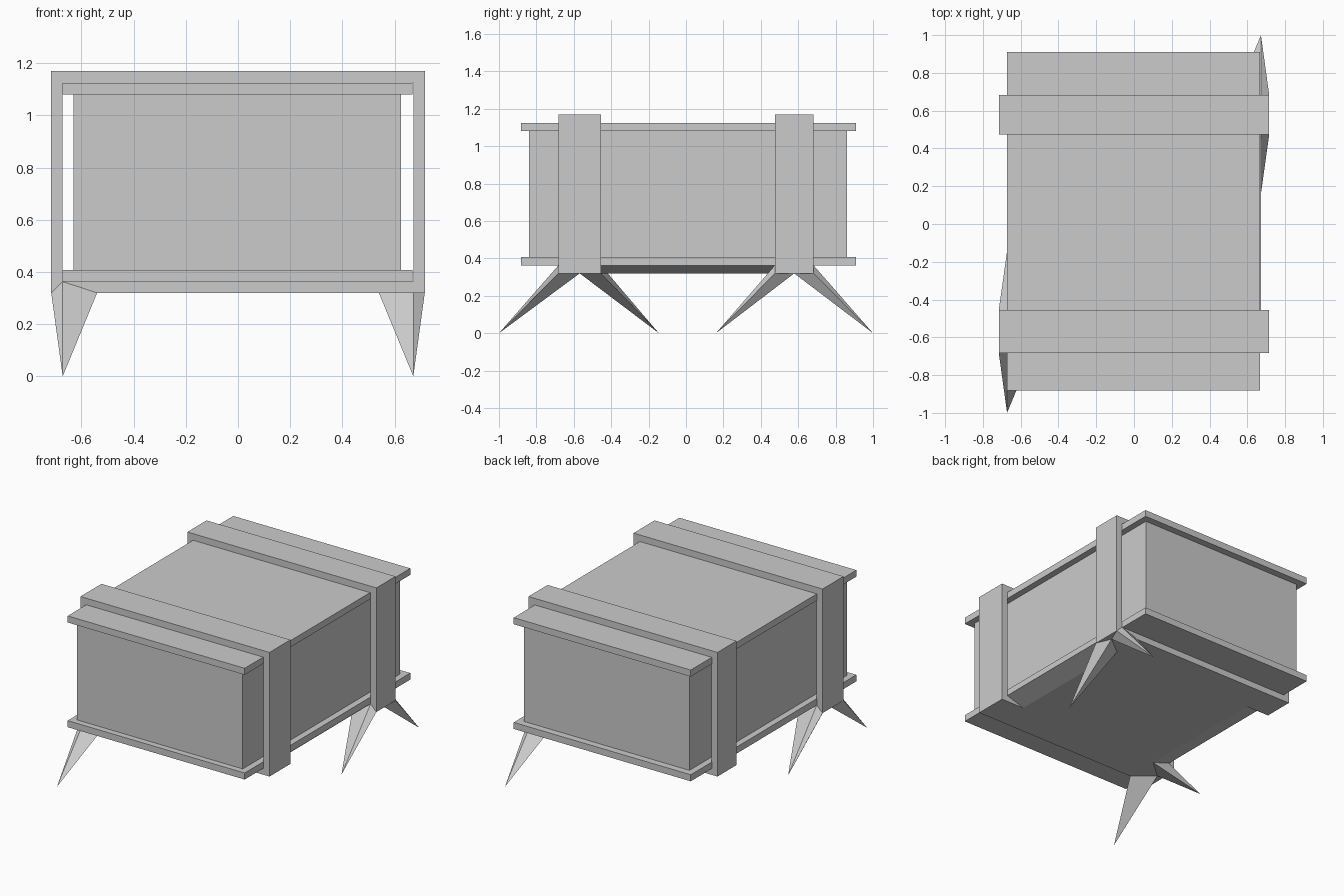
import bpy, bmesh
from mathutils import Vector

if "Cube" in bpy.data.objects:
    bpy.data.objects.remove(bpy.data.objects["Cube"])


def make_object(name, bm):
    bmesh.ops.recalc_face_normals(bm, faces=bm.faces)
    mesh = bpy.data.meshes.new(name)
    bm.to_mesh(mesh)
    bm.free()
    obj = bpy.data.objects.new(name, mesh)
    bpy.context.collection.objects.link(obj)
    return obj


def box(name, x0, x1, y0, y1, z0, z1):
    bm = bmesh.new()
    bmesh.ops.create_cube(bm, size=1)
    for v in bm.verts:
        v.co = Vector(((x0 + x1) / 2 + v.co.x * (x1 - x0),
                       (y0 + y1) / 2 + v.co.y * (y1 - y0),
                       (z0 + z1) / 2 + v.co.z * (z1 - z0)))
    return make_object(name, bm)


def strap(name, y0, y1):
    # Rectangular hoop around the crate, open in the middle
    bm = bmesh.new()
    rings = []
    for y in (y0, y1):
        for x, z0, z1 in ((0.716, 0.32, 1.17), (0.672, 0.363, 1.125)):
            rings.append([bm.verts.new(p) for p in
                          ((-x, y, z0), (x, y, z0), (x, y, z1), (-x, y, z1))])
    outer0, inner0, outer1, inner1 = rings
    for a, b in ((outer0, inner0), (inner0, inner1), (inner1, outer1), (outer1, outer0)):
        for i in range(4):
            j = (i + 1) % 4
            bm.faces.new((a[i], a[j], b[j], b[i]))
    return make_object(name, bm)


def hull(name, points):
    bm = bmesh.new()
    for p in points:
        bm.verts.new(p)
    bmesh.ops.convex_hull(bm, input=bm.verts)
    return make_object(name, bm)


def spike_foot(name, side, y_edge, y_mid, y_tip):
    # Splayed spike growing from a strap's lower corner
    return hull(name, [(side * x, y, z) for x, y, z in (
        (0.716, y_edge, 0.32), (0.672, y_edge, 0.363), (0.54, y_edge, 0.32),
        (0.672, y_mid, 0.32), (0.672, y_tip, 0))])


# Crate body with its base and lid boards
box("crate_body", -0.63, 0.624, -0.84, 0.862, 0.40, 1.09)
box("base_board", -0.673, 0.668, -0.882, 0.91, 0.363, 0.408)
box("lid_board", -0.673, 0.668, -0.882, 0.91, 1.08, 1.125)

# Underside panel with sloping sides, flush with the straps' undersides
hull("underside_panel", [(s * x, y, z) for s in (-1, 1) for y in (-0.455, 0.475)
                         for x, z in ((0.672, 0.363), (0.54, 0.32))])

# Two straps, with feet only at the front left and back right corners
for label, side, y0, y1, tip0, tip1 in (("front", -1, -0.682, -0.455, -1.0, -0.145),
                                        ("back", 1, 0.475, 0.682, 0.16, 1.0)):
    strap(label + "_strap", y0, y1)
    mid = (y0 + y1) / 2
    spike_foot(label + "_foot_forward", side, y0, mid, tip0)
    spike_foot(label + "_foot_rearward", side, y1, mid, tip1)
